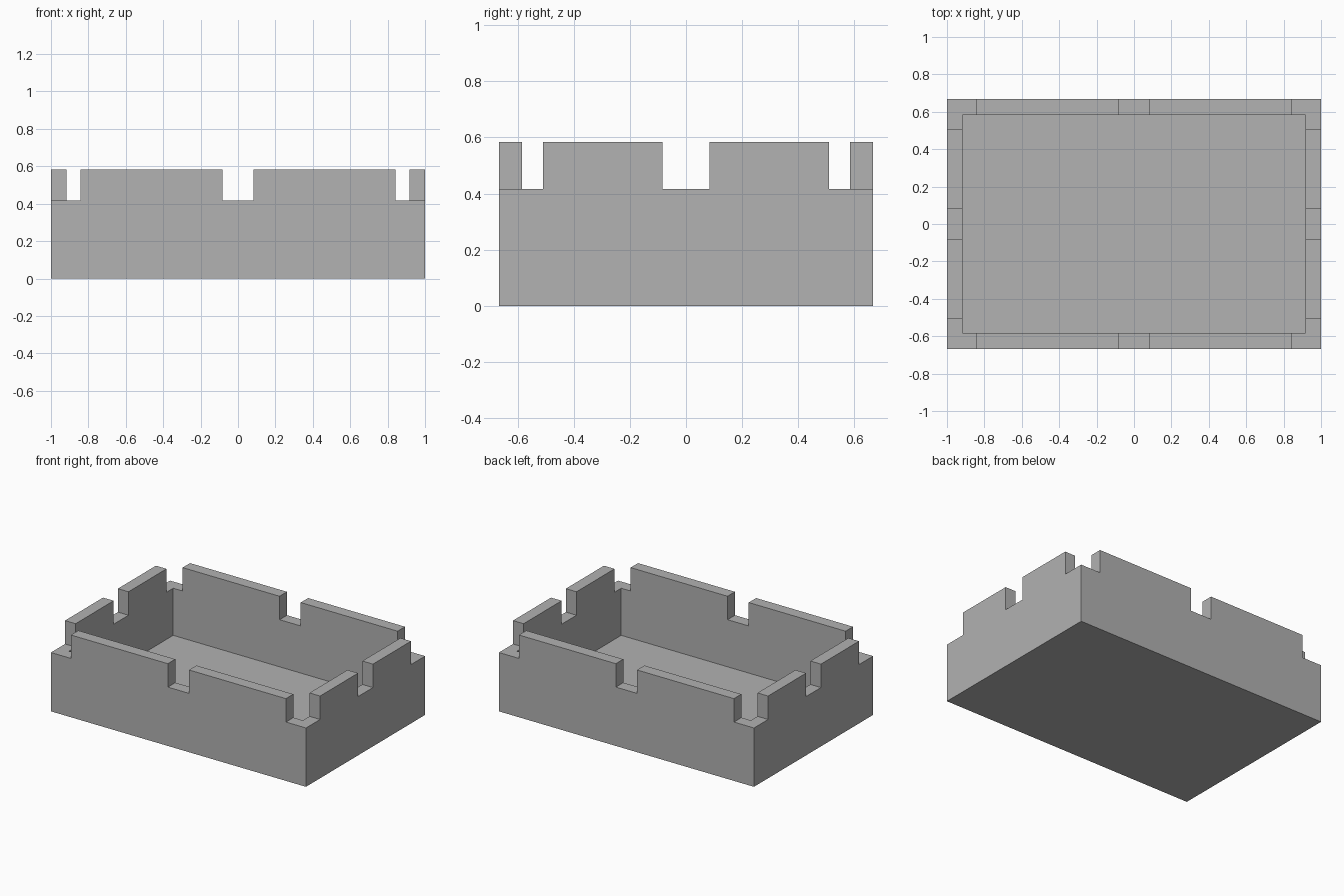
import bpy

cube = bpy.data.objects.get("Cube")
if cube:
    bpy.data.objects.remove(cube, do_unlink=True)

# Main sizes
HALF_X, HALF_Y = 1.0, 0.667
HEIGHT, NOTCH_Z = 0.583, 0.417
WALL = 0.083
GAP = 0.083                        # half width of the middle notches
END_X, END_Y = 0.843, 0.509        # outer ends of the raised wall sections
OVER = 0.1                         # cutter overshoot

grey = bpy.data.materials.new("plain grey")
grey.use_nodes = True
colour = (0.445, 0.445, 0.445, 1)
grey.diffuse_color = colour
grey.node_tree.nodes["Principled BSDF"].inputs["Base Color"].default_value = colour


def box(name, low, high):
    """Box between two opposite corners."""
    bpy.ops.mesh.primitive_cube_add(size=1, location=[(a + b) / 2 for a, b in zip(low, high)])
    obj = bpy.context.object
    obj.name = name
    obj.scale = [b - a for a, b in zip(low, high)]
    bpy.ops.object.transform_apply(location=True, rotation=True, scale=True)
    obj.data.materials.append(grey)
    return obj


def cut(target, low, high):
    """Remove a box-shaped volume from the target."""
    cutter = box("cutter", low, high)
    cutter.hide_render = True
    mod = target.modifiers.new("cut", "BOOLEAN")
    mod.operation = "DIFFERENCE"
    mod.solver = "EXACT"
    mod.object = cutter
    bpy.context.view_layer.objects.active = target
    bpy.ops.object.modifier_apply(modifier=mod.name)
    bpy.data.objects.remove(cutter, do_unlink=True)


# Solid block hollowed into an open tray
tray = box("tray", (-HALF_X, -HALF_Y, 0), (HALF_X, HALF_Y, HEIGHT))
in_x, in_y = HALF_X - WALL, HALF_Y - WALL
cut(tray, (-in_x, -in_y, WALL), (in_x, in_y, HEIGHT + OVER))

# Notches in the middle of each wall
top = HEIGHT + OVER
cut(tray, (-GAP, -HALF_Y - OVER, NOTCH_Z), (GAP, HALF_Y + OVER, top))
cut(tray, (-HALF_X - OVER, -GAP, NOTCH_Z), (HALF_X + OVER, GAP, top))

# Notches around the four corners
for sx in (-1, 1):
    for sy in (-1, 1):
        xs = sorted((sx * END_X, sx * (HALF_X + OVER)))
        ys = sorted((sy * END_Y, sy * (HALF_Y + OVER)))
        cut(tray, (xs[0], ys[0], NOTCH_Z), (xs[1], ys[1], top))
